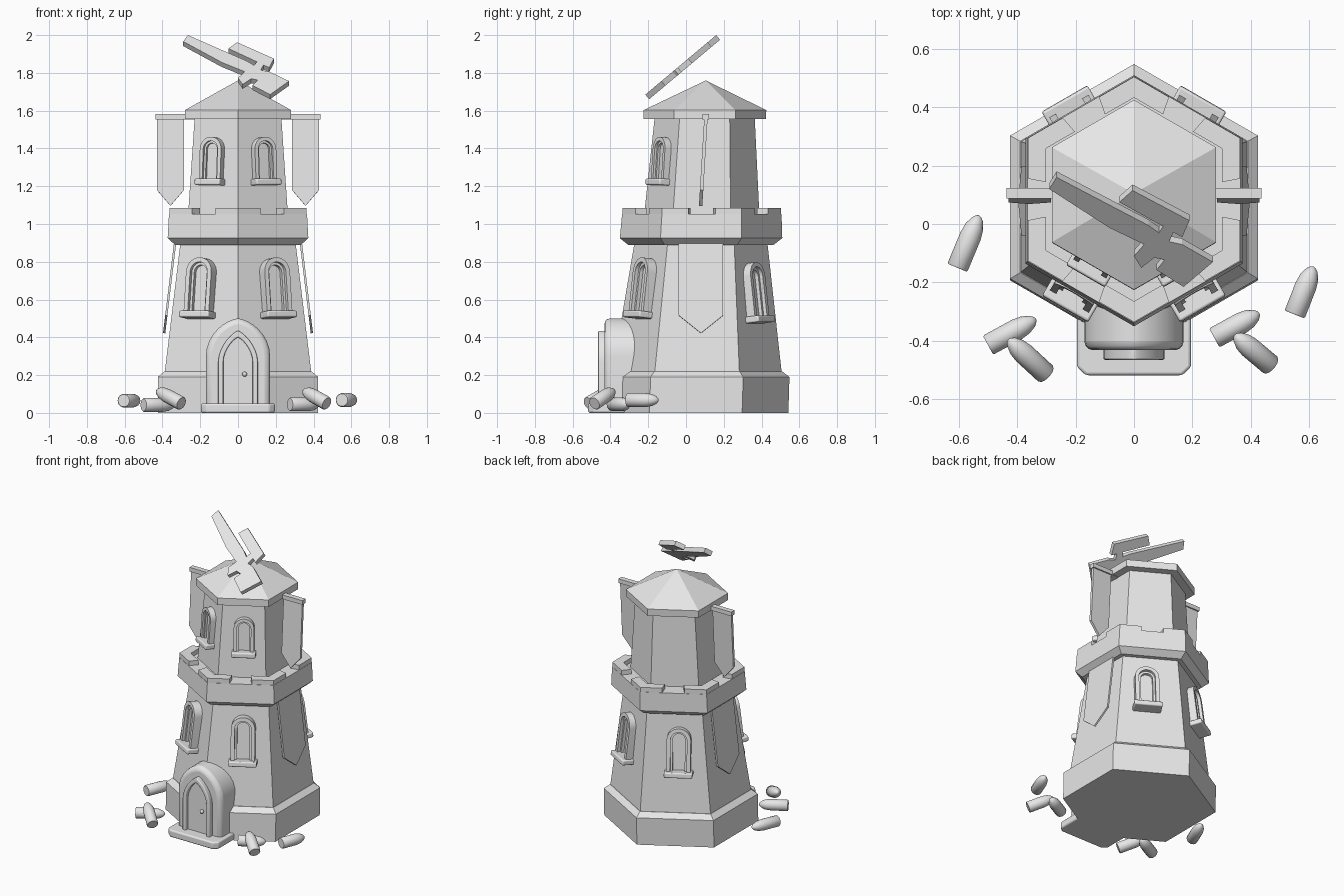
import bpy, bmesh, math
from mathutils import Matrix, Vector

if "Cube" in bpy.data.objects:
    bpy.data.objects.remove(bpy.data.objects["Cube"], do_unlink=True)

stone = bpy.data.materials.new("plain_grey")
stone.use_nodes = True
grey = (0.8, 0.8, 0.8, 1)
stone.diffuse_color = grey
stone.node_tree.nodes["Principled BSDF"].inputs["Base Color"].default_value = grey

COS30 = math.cos(math.radians(30))
FRONT = Matrix(((1, 0, 0, 0), (0, 0, -1, 0), (0, 1, 0, 0), (0, 0, 0, 1)))


def finish(name, bm, matrix=None, bevel=0, smooth=False):
    """Turn a bmesh into a named, coloured object."""
    if matrix is not None:
        bm.transform(matrix)
    bmesh.ops.recalc_face_normals(bm, faces=bm.faces[:])
    mesh = bpy.data.meshes.new(name)
    bm.to_mesh(mesh)
    bm.free()
    mesh.materials.append(stone)
    obj = bpy.data.objects.new(name, mesh)
    bpy.context.collection.objects.link(obj)
    if bevel:
        mod = obj.modifiers.new("rounding", "BEVEL")
        mod.width, mod.segments, mod.limit_method = bevel, 3, "ANGLE"
        mod.angle_limit = math.radians(40)
    if smooth:
        bpy.ops.object.select_all(action="DESELECT")
        obj.select_set(True)
        bpy.context.view_layer.objects.active = obj
        bpy.ops.object.shade_smooth_by_angle(angle=math.radians(40))
    return obj


def prism(name, points, near, far, matrix=None, **options):
    """Extrude a flat outline between two depths."""
    bm = bmesh.new()
    face = bm.faces.new([bm.verts.new((u, w, near)) for u, w in points])
    out = bmesh.ops.extrude_face_region(bm, geom=[face])
    top = [v for v in out["geom"] if isinstance(v, bmesh.types.BMVert)]
    bmesh.ops.translate(bm, verts=top, vec=(0, 0, far - near))
    return finish(name, bm, matrix, **options)


def lathe(name, profile, sides, start=0, centre=lambda z: 0, matrix=None, smooth=False):
    """Stack rings of (height, radius); a zero radius closes to a point."""
    bm = bmesh.new()
    rings = []
    for z, r in profile:
        ring = []
        for k in range(sides):
            a = start + math.tau * k / sides
            ring.append(bm.verts.new((r * math.cos(a), centre(z) + r * math.sin(a), z)))
        rings.append(ring)
    for low, high in zip(rings, rings[1:]):
        for k in range(sides):
            j = (k + 1) % sides
            bm.faces.new((low[k], low[j], high[j], high[k]))
    bm.faces.new(rings[0])
    bm.faces.new(rings[-1])
    bmesh.ops.remove_doubles(bm, verts=bm.verts[:], dist=1e-5)
    return finish(name, bm, matrix, smooth=smooth)


def lean(z):
    return 0.052 + 0.03 * z


def hexagon(name, profile):
    return lathe(name, profile, 6, math.pi / 2, lean)


def rect(u0, u1, w0, w1):
    return [(u0, w0), (u1, w0), (u1, w1), (u0, w1)]


def pennant(u0, u1, side, tip):
    return [(u0, 0), (u0, side), ((u0 + u1) / 2, tip), (u1, side), (u1, 0)]


def arch(half, spring, peak, power=2, root=2, steps=8):
    """Outline from bottom right, over the top, to bottom left."""
    right = [(half, 0)]
    for i in range(steps + 1):
        s = math.sin(math.pi / 2 * i / steps)
        right.append((half * (1 - s ** power) ** (1 / root), spring + (peak - spring) * s))
    return right + [(-u, w) for u, w in reversed(right[:-1])]


# Tower shell
def lower_radius(z):
    return 0.45 - 0.14 * (z - 0.2)


def upper_radius(z):
    return 0.305 - 0.078 * (z - 1.05)


hexagon("tower_base", [(0, 0.49), (0.19, 0.49), (0.22, 0.45)])
hexagon("lower_tower", [(0.15, lower_radius(0.15)), (0.92, lower_radius(0.92))])
hexagon("battlement", [(0.89, 0.385), (0.925, 0.43), (1.053, 0.422)])
hexagon("upper_tower", [(1.04, upper_radius(1.04)), (1.57, upper_radius(1.57))])
hexagon("roof", [(1.555, 0.325), (1.603, 0.325), (1.76, 0)])

# Corner merlons, leaving a gap in the middle of each wall
for k in range(6):
    corner, before, after = [
        Vector((math.cos(a), math.sin(a))) * 0.42
        for a in (math.pi / 2 + math.pi / 3 * (k + d) for d in (0, -1, 1))]
    outer = [corner.lerp(before, 0.33), corner, corner.lerp(after, 0.33)]
    inner = [p * 0.83 for p in reversed(outer)]
    prism(f"merlon_{k + 1}", outer + inner, 1.04, 1.085, Matrix.Translation((0, lean(1.07), 0)))


def wall(angle, z, radius, shift=0):
    """Frame on a wall: across, up the slope, outward."""
    a = math.radians(angle)
    out = Vector((math.cos(a), math.sin(a), 0))
    across = Vector((-math.sin(a), math.cos(a), 0))
    rise = (radius(z + 0.1) - radius(z)) * COS30 * 10
    up = (Vector((0, 0, 1)) + out * rise).normalized()
    spot = Vector((0, lean(z), z)) + out * radius(z) * COS30
    spot += across * shift * math.copysign(1, across.x * out.x)
    m = Matrix((across, up, across.cross(up))).transposed().to_4x4()
    return Matrix.Translation(spot) @ m


def window(name, m, half, height, depth):
    spring = height - half

    def band(part, a, b, d):
        outline = arch(a, spring, spring + a) + arch(b, spring, spring + b)[::-1]
        prism(f"{name}_{part}", outline, -0.02, d, m, smooth=True)

    band("frame", half, half * 0.68, depth)
    band("inner_frame", half * 0.68, half * 0.5, depth * 0.6)
    prism(f"{name}_pane", arch(half * 0.55, spring, spring + half * 0.55), -0.02, depth * 0.2, m)
    prism(f"{name}_sill", rect(-half * 1.18, half * 1.18, -0.032, 0.003), -0.02, depth + 0.028,
          m, bevel=0.008, smooth=True)


for side, angle in (("left", -60), ("right", -120)):
    window(f"lower_front_{side}_window", wall(angle, 0.53, lower_radius, 0.025), 0.077, 0.29, 0.05)
    window(f"upper_front_{side}_window", wall(angle, 1.235, upper_radius, 0.01), 0.065, 0.225, 0.034)
    window(f"lower_back_{side}_window", wall(-angle, 0.505, lower_radius, 0.025), 0.077, 0.29, 0.05)

# Hanging banners and side flags
for side, sign, angle in (("left", 1, 0), ("right", -1, 180)):
    prism(f"{side}_banner", pennant(-0.118, 0.118, -0.39, -0.485), 0.022, 0.034,
          wall(angle, 0.9, lower_radius))
    tilt = Matrix.Translation((0, 0.106, 1.57)) @ Matrix.Rotation(-0.06, 4, "X") @ FRONT
    prism(f"{side}_flag", pennant(sign * 0.285, sign * 0.43, -0.39, -0.475), -0.009, 0.009, tilt)
    prism(f"{side}_flag_pole", rect(sign * 0.2, sign * 0.437, 0.087, 0.123), 1.553, 1.582)

# Doorway
prism("porch", arch(0.17, 0.3, 0.5, 2, 1.6), 0.2, 0.432, FRONT, bevel=0.03, smooth=True)
prism("door_frame", arch(0.105, 0.27, 0.435, 1.8, 1.3) + arch(0.078, 0.27, 0.4, 1.8, 1.3)[::-1],
      0.41, 0.465, FRONT, bevel=0.008, smooth=True)
prism("door", arch(0.08, 0.27, 0.4, 1.8, 1.3), 0.41, 0.44, FRONT)
step = [(-0.195, -0.2), (-0.195, -0.49), (-0.165, -0.518),
        (0.165, -0.518), (0.195, -0.49), (0.195, -0.2)]
prism("doorstep", step, 0, 0.05, bevel=0.01, smooth=True)
knob = bmesh.new()
bmesh.ops.create_uvsphere(knob, u_segments=12, v_segments=8, radius=0.013)
finish("door_knob", knob, Matrix.Translation((0.035, -0.45, 0.205)), smooth=True)

# Round-nosed pegs scattered on the ground: flat end, tip
pegs = [((0.55, -0.31, 0.068), (0.615, -0.145, 0.068)),
        ((0.275, -0.39, 0.045), (0.43, -0.305, 0.045)),
        ((0.47, -0.485, 0.05), (0.345, -0.38, 0.12)),
        ((-0.605, -0.15, 0.065), (-0.53, 0.03, 0.065)),
        ((-0.5, -0.415, 0.042), (-0.335, -0.325, 0.042)),
        ((-0.3, -0.515, 0.05), (-0.43, -0.395, 0.12))]
for i, (tail, tip) in enumerate(pegs):
    tail, tip = Vector(tail), Vector(tip)
    size = (tip - tail).length
    r = 0.037
    shape = [(0, r * 0.9), (0.005, r), (size * 0.6, r), (size * 0.78, r * 0.87),
             (size * 0.92, r * 0.55), (size * 0.98, r * 0.25), (size, 0)]
    turn = (tip - tail).to_track_quat("Z", "Y").to_matrix().to_4x4()
    lathe(f"peg_{i + 1}", shape, 14, matrix=Matrix.Translation(tail) @ turn, smooth=True)

# Tilted ornament above the roof
plan = [(-0.29, 0.13), (-0.265, 0.17), (0.05, 0.005), (0.085, -0.02), (0.1, 0.002),
        (-0.05, 0.085), (-0.005, 0.125), (0.19, 0.022), (0.165, -0.035), (0.135, -0.018),
        (0.12, -0.05), (0.165, -0.06), (0.27, -0.12), (0.17, -0.205), (0.077, -0.147),
        (0.105, -0.113), (0.07, -0.105), (0.025, -0.14), (0, -0.1), (0.035, -0.06),
        (-0.084, -0.003)]
pitch = math.radians(40)
prism("roof_ornament", [(x, y / math.cos(pitch)) for x, y in plan], -0.016, 0.016,
      Matrix.Translation((0, 0, 1.845)) @ Matrix.Rotation(pitch, 4, "X"))
